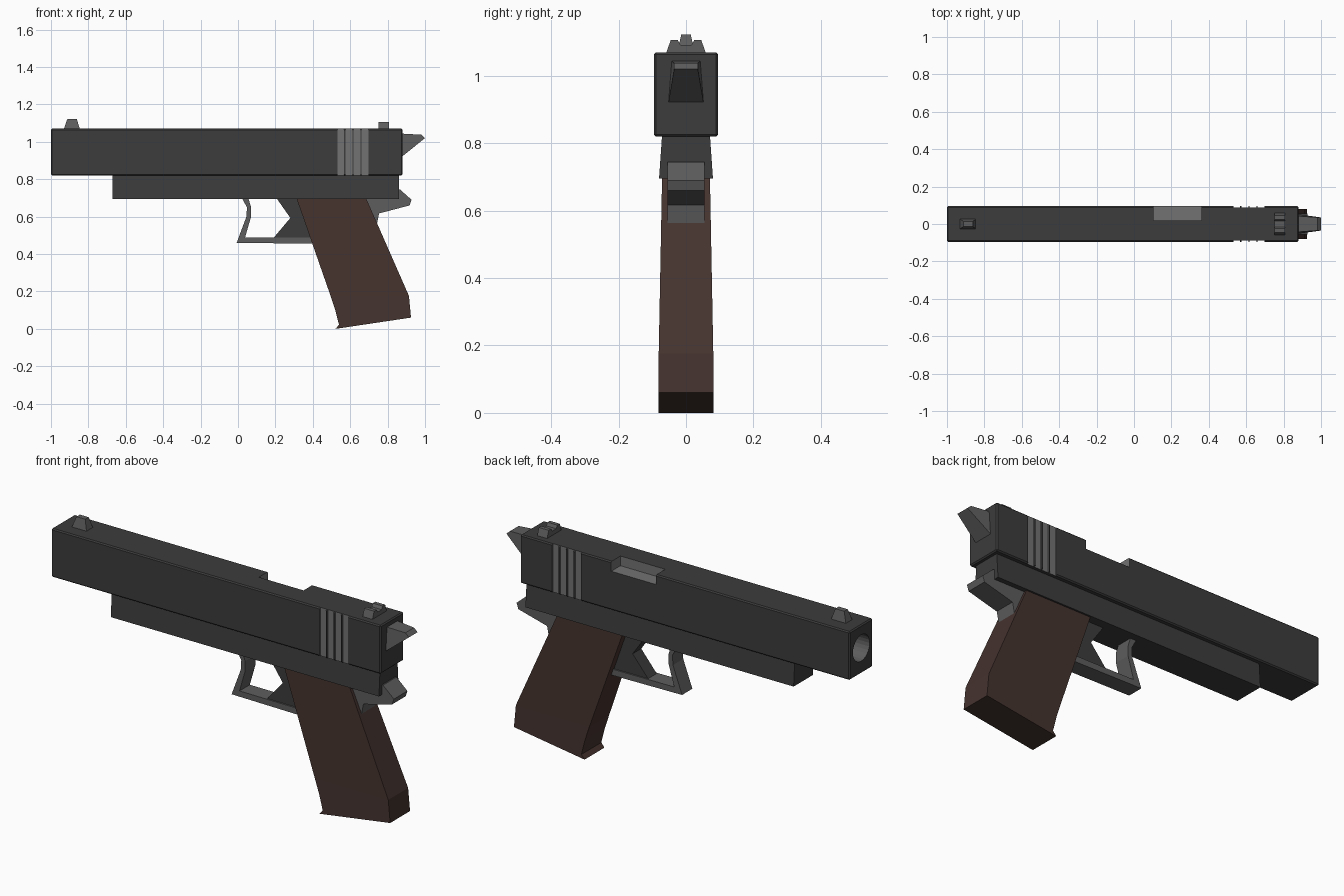
import bpy, math

if "Cube" in bpy.data.objects:
    bpy.data.objects.remove(bpy.data.objects["Cube"])


def material(name, rgb):
    m = bpy.data.materials.new(name)
    m.diffuse_color = (*rgb, 1)
    m.use_nodes = True
    m.node_tree.nodes["Principled BSDF"].inputs["Base Color"].default_value = m.diffuse_color
    return m


DARK = material("dark_steel", (0.045, 0.045, 0.045))
MID = material("mid_steel", (0.11, 0.11, 0.11))
LIGHT = material("light_steel", (0.17, 0.17, 0.17))
WOOD = material("grip_brown", (0.06, 0.033, 0.028))


def loft(name, a, b, mat):
    """Solid between two matching outlines."""
    n = len(a)
    faces = [tuple(range(n)), tuple(range(2 * n - 1, n - 1, -1))]
    faces += [(i, i + n, (i + 1) % n + n, (i + 1) % n) for i in range(n)]
    me = bpy.data.meshes.new(name)
    me.from_pydata(a + b, [], faces)
    import bmesh
    bm = bmesh.new()
    bm.from_mesh(me)
    bmesh.ops.recalc_face_normals(bm, faces=bm.faces)
    bm.to_mesh(me)
    bm.free()
    me.materials.append(mat)
    ob = bpy.data.objects.new(name, me)
    bpy.context.collection.objects.link(ob)
    return ob


def plate(name, pts, mat):
    """Side profile of (x, z, half width), mirrored across y."""
    return loft(name, [(x, -h, z) for x, z, h in pts], [(x, h, z) for x, z, h in pts], mat)


def box(name, x, y, z, mat):
    return loft(name, [(x[0], q, r) for q, r in ((y[0], z[0]), (y[1], z[0]), (y[1], z[1]), (y[0], z[1]))],
                [(x[1], q, r) for q, r in ((y[0], z[0]), (y[1], z[0]), (y[1], z[1]), (y[0], z[1]))], mat)


# Slide, with bore, ejection port and rear grip grooves cut in
slide = box("slide", (-1.0, 0.88), (-0.095, 0.095), (0.82, 1.07), DARK)
bev = slide.modifiers.new("edges", "BEVEL")
bev.width = 0.006
bev.segments = 1

cutters = [box("port_cutter", (0.105, 0.36), (0.02, 0.2), (1.02, 1.2), LIGHT)]
for i in range(4):
    x = 0.532 + i * 0.043
    for s in (-1, 1):
        cutters.append(box("groove_cutter", (x, x + 0.036), sorted((s * 0.088, s * 0.2)), (0.7, 1.2), LIGHT))
ring = [(0.068 * math.cos(t * math.tau / 24), 0.952 + 0.068 * math.sin(t * math.tau / 24)) for t in range(24)]
cutters.append(loft("bore_cutter", [(-1.1, y, z) for y, z in ring], [(-0.6, y, z) for y, z in ring], MID))
for c in cutters:
    m = slide.modifiers.new("cut", "BOOLEAN")
    m.object = c
    m.solver = 'EXACT'
    m.material_mode = 'TRANSFER'
    c.hide_render = True

# Bake the cuts and drop the cutters
deps = bpy.context.evaluated_depsgraph_get()
baked = bpy.data.meshes.new_from_object(slide.evaluated_get(deps))
slide.modifiers.clear()
slide.data = baked
for c in cutters:
    bpy.data.objects.remove(c)

# Frame under the slide, flaring slightly downwards
plate("frame", [(-0.67, 0.695, 0.08), (0.86, 0.695, 0.08), (0.86, 0.825, 0.071), (-0.67, 0.825, 0.071)], DARK)

# Grip, widening downwards, and its straight-sided base
plate("grip", [(0.312, 0.70, 0.071), (0.684, 0.70, 0.071), (0.914, 0.176, 0.081), (0.495, 0.176, 0.081)], WOOD)
plate("grip_base", [(x, z, 0.081) for x, z in
      ((0.495, 0.176), (0.914, 0.176), (0.925, 0.06), (0.522, 0.0), (0.54, 0.022), (0.52, 0.10))], WOOD)

# Rear tang above the grip
plate("tang", [(x, z, 0.055) for x, z in
      ((0.60, 0.74), (0.866, 0.745), (0.928, 0.69), (0.918, 0.66), (0.754, 0.617), (0.74, 0.545), (0.66, 0.56))], MID)

# Hammer
plate("hammer", [(0.87, 0.915, 0.053), (1.0, 1.02, 0.035), (0.98, 1.038, 0.035), (0.87, 1.044, 0.043)], MID)

# Trigger guard and trigger
plate("trigger_guard", [(x, z, 0.042) for x, z in
      ((0.02, 0.70), (0.048, 0.65), (0.045, 0.60), (-0.007, 0.46), (0.40, 0.455), (0.40, 0.487),
       (0.038, 0.489), (0.07, 0.60), (0.07, 0.65), (0.055, 0.70))], MID)
plate("trigger", [(x, z, 0.035) for x, z in
      ((0.205, 0.70), (0.28, 0.593), (0.19, 0.486), (0.42, 0.486), (0.36, 0.70))], DARK)

# Front sight, a tapered block
loft("front_sight", [(x, y, 1.065) for x, y in ((-0.932, -0.027), (-0.845, -0.027), (-0.845, 0.027), (-0.932, 0.027))],
     [(x, y, 1.123) for x, y in ((-0.912, -0.014), (-0.862, -0.014), (-0.862, 0.014), (-0.912, 0.014))], MID)

# Rear sight with a centre notch
half = [(0.06, 1.065), (0.045, 1.107), (0.025, 1.107), (0.016, 1.092)]
outline = half + [(-y, z) for y, z in reversed(half)]
loft("rear_sight", [(0.752, y, z) for y, z in outline], [(0.808, y, z) for y, z in outline], MID)
